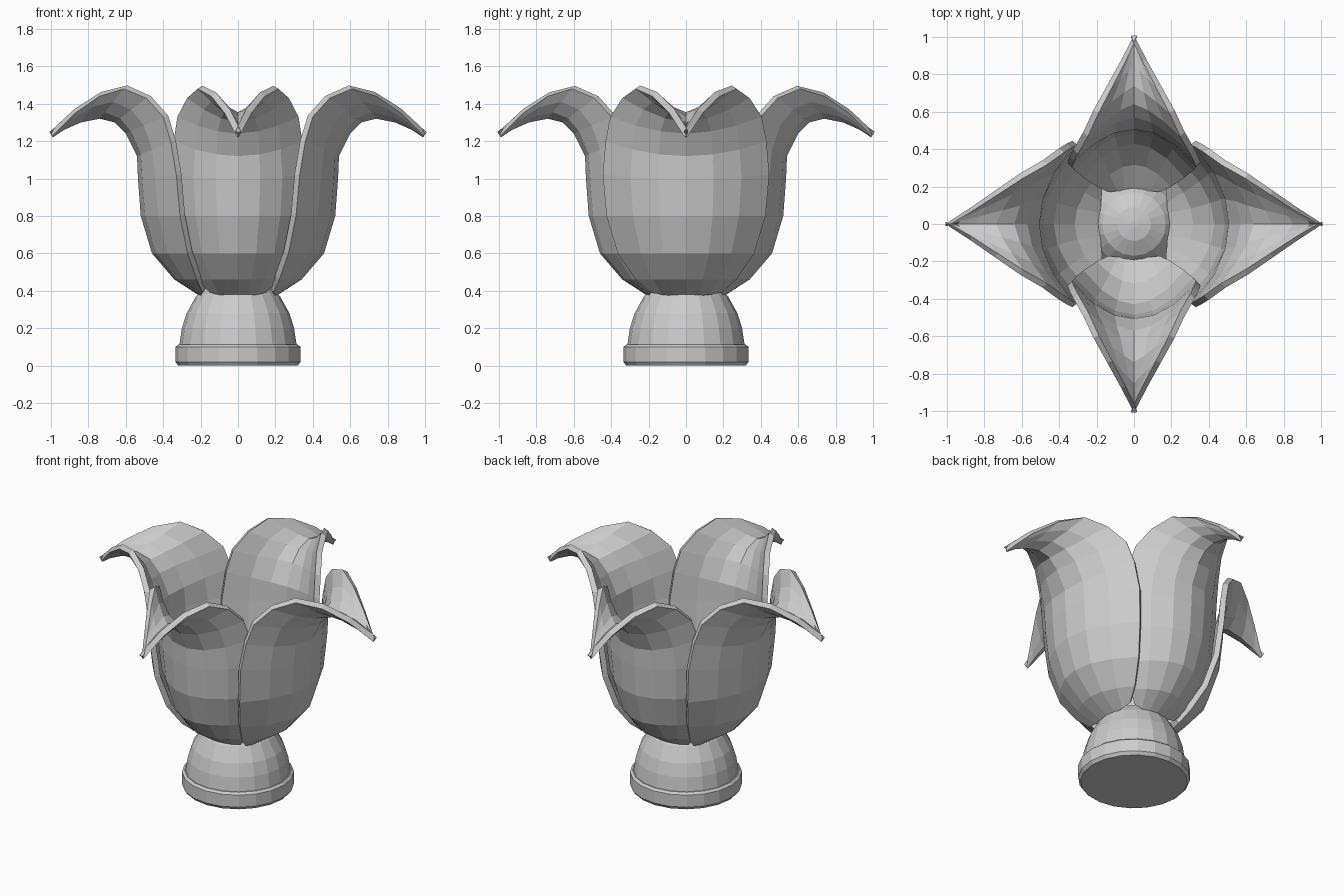
import bpy, bmesh, math
from mathutils import Matrix

if "Cube" in bpy.data.objects:
    bpy.data.objects.remove(bpy.data.objects["Cube"])


def add_object(name, bm):
    mesh = bpy.data.meshes.new(name)
    bm.to_mesh(mesh)
    bm.free()
    obj = bpy.data.objects.new(name, mesh)
    bpy.context.collection.objects.link(obj)
    return obj


def lathe(name, profile, sides):
    bm = bmesh.new()
    rings = []
    for r, z in profile:
        rings.append([bm.verts.new((r * math.cos(2 * math.pi * k / sides),
                                    r * math.sin(2 * math.pi * k / sides), z))
                      for k in range(sides)])
    for a, b in zip(rings, rings[1:]):
        for k in range(sides):
            n = (k + 1) % sides
            bm.faces.new((a[k], a[n], b[n], b[k]))
    bm.faces.new(rings[0][::-1])
    bm.faces.new(rings[-1])
    return add_object(name, bm)


# Petal stations: centre radius, centre z, edge radius, edge half width, edge z
STATIONS = [
    (0.20, 0.37, 0.19, 0.19, 0.39),
    (0.34, 0.46, 0.22, 0.27, 0.46),
    (0.46, 0.60, 0.27, 0.365, 0.60),
    (0.52, 0.80, 0.31, 0.425, 0.80),
    (0.535, 1.00, 0.33, 0.445, 1.02),
    (0.54, 1.12, 0.36, 0.43, 1.20),
    (0.60, 1.24, 0.40, 0.405, 1.33),
    (0.66, 1.30, 0.49, 0.34, 1.43),
    (0.74, 1.32, 0.61, 0.27, 1.48),
    (0.84, 1.30, 0.74, 0.18, 1.44),
    (0.93, 1.26, 0.87, 0.09, 1.35),
    (0.99, 1.22, 0.99, 0.012, 1.23),
]


def petal(name, angle, width):
    half = 3
    bm = bmesh.new()
    rows = []
    for i, (rc, zc, re, we, ze) in enumerate(STATIONS):
        # Rounded cup section low down, sharper fold towards the tip
        power = 2.0 if i < 6 else max(1.3, 2.0 - 0.2 * (i - 5))
        row = []
        for j in range(-half, half + 1):
            u = j / half
            t = abs(u) ** power
            row.append(bm.verts.new((rc + (re - rc) * t, we * width * u,
                                     zc + (ze - zc) * t)))
        rows.append(row)
    for a, b in zip(rows, rows[1:]):
        for j in range(2 * half):
            bm.faces.new((a[j], a[j + 1], b[j + 1], b[j]))
    bm.transform(Matrix.Rotation(angle, 4, 'Z'))
    obj = add_object(name, bm)
    mod = obj.modifiers.new("thickness", 'SOLIDIFY')
    mod.thickness = 0.035
    mod.offset = -1
    return obj


# Round foot with a bevelled rim
lathe("foot_rim", [(0.32, 0.0), (0.335, 0.02), (0.335, 0.10), (0.32, 0.112)], 20)

# Dome that carries the petals
lathe("flower_base", [(0.315, 0.10), (0.30, 0.20), (0.275, 0.28), (0.225, 0.37),
                      (0.17, 0.43), (0.09, 0.47), (0.02, 0.48)], 20)

# Wide side petals and narrower front and back petals tucked between them
for name, turn, width in [("petal_right", 0, 1.0), ("petal_back", 1, 0.8),
                          ("petal_left", 2, 1.0), ("petal_front", 3, 0.8)]:
    petal(name, turn * math.pi / 2, width)
